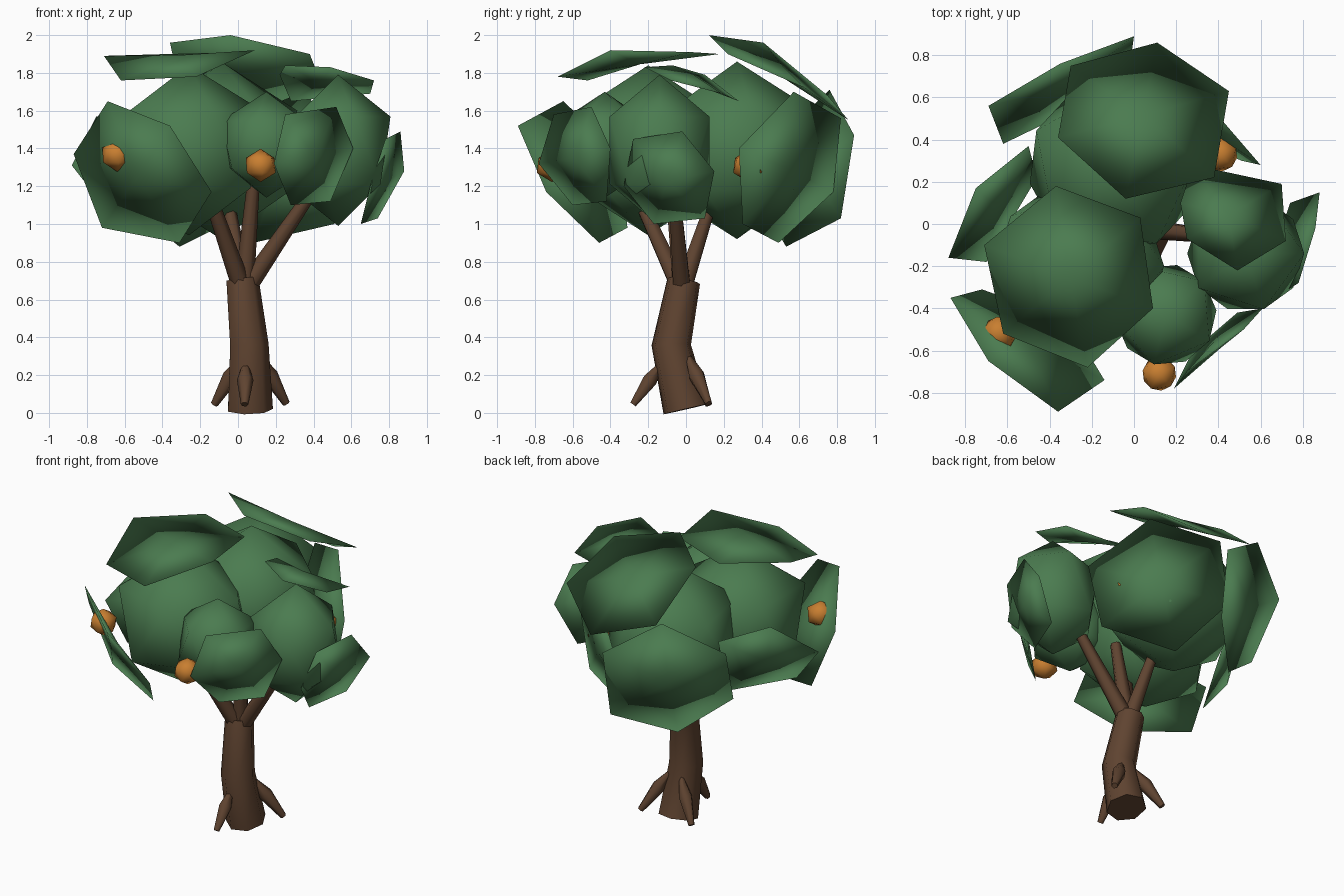
import bpy
import bmesh
from math import cos, sin, pi, radians
from mathutils import Vector, Matrix

if "Cube" in bpy.data.objects:
    bpy.data.objects.remove(bpy.data.objects["Cube"])


def make_material(name, color):
    material = bpy.data.materials.new(name)
    material.use_nodes = True
    material.diffuse_color = color
    material.node_tree.nodes["Principled BSDF"].inputs["Base Color"].default_value = color
    return material


leaf_green = make_material("leaf green", (.07, .2, .08, 1))
bark_brown = make_material("bark brown", (.115, .057, .03, 1))
fruit_orange = make_material("fruit orange", (.58, .21, .03, 1))


def finish(name, bm, material, sharp_angle=None):
    """Turn a bmesh into a smooth shaded object with one colour."""
    mesh = bpy.data.meshes.new(name)
    bm.to_mesh(mesh)
    bm.free()
    mesh.materials.append(material)
    obj = bpy.data.objects.new(name, mesh)
    bpy.context.collection.objects.link(obj)
    bpy.ops.object.select_all(action='DESELECT')
    obj.select_set(True)
    bpy.context.view_layer.objects.active = obj
    if sharp_angle is None:
        bpy.ops.object.shade_smooth()
    else:
        bpy.ops.object.shade_smooth_by_angle(angle=radians(sharp_angle))
    return obj


def tube(name, path, radii, sides):
    """Capped bark tube of rings set square to a path."""
    bm = bmesh.new()
    points = [Vector(p) for p in path]
    up = Vector((0, 0, 1))
    rings = []
    for i, (point, radius) in enumerate(zip(points, radii)):
        before, after = points[max(i - 1, 0)], points[min(i + 1, len(points) - 1)]
        turn = up.rotation_difference(after - before)
        ring = []
        for k in range(sides):
            a = 2 * pi * k / sides
            offset = Vector((cos(a), sin(a), 0)) * radius
            ring.append(bm.verts.new(point + turn @ offset))
        rings.append(ring)
    for low, high in zip(rings, rings[1:]):
        for k in range(sides):
            n = (k + 1) % sides
            bm.faces.new((low[k], low[n], high[n], high[k]))
    bm.faces.new(list(reversed(rings[0])))
    bm.faces.new(rings[-1])
    return finish(name, bm, bark_brown, 66)


def ball(name, center, radius, height, spin, material):
    """Twenty-sided ball, stretched upward and turned."""
    bm = bmesh.new()
    bmesh.ops.create_icosphere(bm, subdivisions=1, radius=1)
    bm.transform(Matrix.Translation(center) @ Matrix.Rotation(radians(spin), 4, 'Z')
                 @ Matrix.Diagonal((radius, radius, height, 1)))
    return finish(name, bm, material)


def leaf_shell(name, corners, bulge=.035):
    """Thin six-sided leaf lens, bulging away from the crown middle."""
    bm = bmesh.new()
    points = [Vector(c) for c in corners]
    middle = sum(points, Vector()) / len(points)
    normal = Vector()
    for a, b in zip(points, points[1:] + points[:1]):
        normal += (a - middle).cross(b - middle)
    normal.normalize()
    if normal.dot(middle - Vector((0, 0, 1.3))) < 0:
        points.reverse()
        normal.negate()
    outer_hub = bm.verts.new(middle + normal * bulge)
    inner_hub = bm.verts.new(middle - normal * .015)
    rim = [bm.verts.new(p) for p in points]
    for a, b in zip(rim, rim[1:] + rim[:1]):
        bm.faces.new((outer_hub, a, b))
        bm.faces.new((inner_hub, b, a))
    return finish(name, bm, leaf_green)


# Trunk, bent toward the front at knee height
tube("trunk", [(.06, 0, .02), (.055, -.078, .36), (.02, -.012, .7)],
     [.125, .107, .09], 7)

# Branches fanning out from the trunk top
branch_tips = {
    "right_branch": (-.16, -.27, 1.18),
    "front_branch": (.08, -.08, 1.2),
    "left_branch": (.37, -.06, 1.14),
    "back_branch": (-.05, .13, 1.1),
}
fork = Vector((.03, -.02, .68))
for name, tip in branch_tips.items():
    start = fork.lerp(Vector((tip[0], tip[1], fork.z)), .08)
    tube(name, [start, tip], [.052, .034], 6)

# Roots leaning against the trunk foot
roots = {
    "front_root": ((.035, -.28, .045), (.04, -.13, .26)),
    "right_root": ((-.125, .12, .045), (.02, .02, .29)),
    "left_root": ((.255, .12, .05), (.11, .01, .3)),
}
for name, (foot, top) in roots.items():
    foot, top = Vector(foot), Vector(top)
    tube(name, [foot, foot.lerp(top, .6), top], [.02, .044, .015], 6)

# Inner leaf masses
ball("right_leaf_mass", (-.26, -.2, 1.39), .45, .45, 0, leaf_green)
ball("back_leaf_mass", (-.09, .27, 1.39), .46, .47, 11, leaf_green)
ball("front_leaf_mass", (.15, -.43, 1.42), .27, .28, -31, leaf_green)
ball("left_leaf_mass", (.53, -.14, 1.39), .31, .4, 0, leaf_green)

# Outer leaf shells
leaf_shell("back_top_shell", [(-.3, .75, 1.68), (.11, .86, 1.55), (.45, .63, 1.72),
                              (.38, .22, 1.9), (-.04, .12, 2), (-.36, .41, 1.96)])
leaf_shell("right_top_shell", [(-.62, -.52, 1.76), (-.22, -.68, 1.78), (.09, -.4, 1.92),
                               (.03, .03, 1.91), (-.37, .18, 1.9), (-.71, -.1, 1.89)])
leaf_shell("left_top_shell", [(.49, -.22, 1.83), (.25, -.07, 1.84), (.22, .1, 1.79),
                              (.28, .28, 1.65), (.7, .19, 1.69), (.72, -.08, 1.76)], .03)
leaf_shell("front_right_shell", [(-.87, -.35, 1.37), (-.69, -.65, 1.65), (-.36, -.89, 1.52),
                                 (-.14, -.74, 1.17), (-.31, -.46, .9), (-.72, -.31, .98)])
leaf_shell("front_left_shell", [(.25, -.7, 1.58), (.52, -.5, 1.62), (.61, -.4, 1.4),
                                (.49, -.42, 1.12), (.28, -.6, 1.1), (.19, -.78, 1.32)], .03)
leaf_shell("left_shell", [(.86, -.02, 1.49), (.88, .15, 1.28), (.74, .1, 1.03),
                          (.65, -.17, 1), (.7, -.33, 1.2), (.78, -.28, 1.45)], .03)
leaf_shell("back_left_shell", [(.6, .28, 1.4), (.35, .57, 1.7), (0, .82, 1.56),
                               (-.1, .78, 1.17), (.08, .49, .9), (.51, .3, 1)])
leaf_shell("back_right_shell", [(0, .89, 1.47), (-.35, .76, 1.71), (-.69, .56, 1.52),
                                (-.62, .38, 1.13), (-.31, .53, .88), (-.01, .82, 1.03)])
leaf_shell("right_shell", [(-.88, -.16, 1.31), (-.75, .17, 1.57), (-.5, .37, 1.48),
                           (-.46, .22, 1.08), (-.7, -.18, 1.08)])

# Fruit
for name, center in {"right_fruit": (-.64, -.52, 1.365), "front_fruit": (.12, -.71, 1.31),
                     "back_fruit": (.41, .33, 1.31)}.items():
    ball(name, center, .09, .088, 25, fruit_orange)
